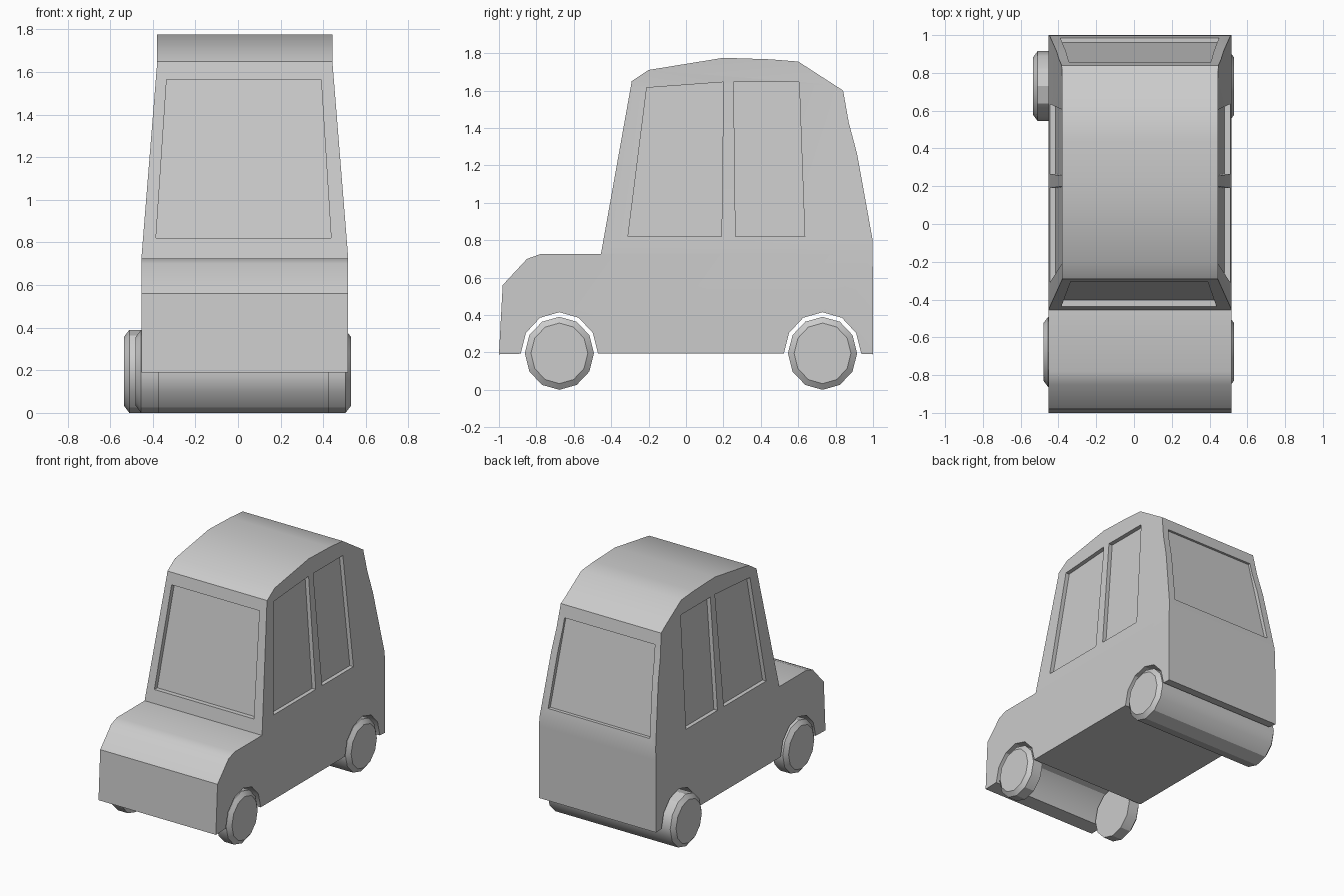
import bpy, bmesh, math

if "Cube" in bpy.data.objects:
    bpy.data.objects.remove(bpy.data.objects["Cube"])

CX = 0.032                       # body centre line
LOW, HIGH = 0.73, 1.63           # cabin sides lean in between these heights


def half_width(z):
    return 0.485 - 0.0725 * (z - LOW) / (HIGH - LOW)


def make_object(name, bm):
    bmesh.ops.recalc_face_normals(bm, faces=bm.faces)
    me = bpy.data.meshes.new(name)
    bm.to_mesh(me)
    bm.free()
    ob = bpy.data.objects.new(name, me)
    bpy.context.collection.objects.link(ob)
    return ob


def loft(name, rings):
    """Skin closed rings of points and cap both ends."""
    bm = bmesh.new()
    vs = [[bm.verts.new(p) for p in ring] for ring in rings]
    n = len(vs[0])
    for a, b in zip(vs, vs[1:]):
        for i in range(n):
            j = (i + 1) % n
            bm.faces.new((a[i], a[j], b[j], b[i]))
    bm.faces.new(vs[0])
    bm.faces.new(vs[-1])
    return make_object(name, bm)


def smooth(ob):
    bpy.ops.object.select_all(action='DESELECT')
    ob.select_set(True)
    bpy.context.view_layer.objects.active = ob
    bpy.ops.object.shade_smooth_by_angle(angle=math.radians(30))


def arch(cy):
    return [(cy + 0.207 * math.cos(math.radians(a)), 0.193 + 0.222 * math.sin(math.radians(a)))
            for a in range(0, 181, 30)]


# Body: side profile with wheel arches, extruded across the width
profile = [(-1, 0.19), (-0.98, 0.56), (-0.85, 0.70), (-0.78, 0.725), (-0.455, 0.725),
           (-0.29, 1.65), (-0.20, 1.71), (0.20, 1.775), (0.45, 1.767), (0.60, 1.755),
           (0.84, 1.60), (0.87, 1.43), (0.915, 1.26), (0.998, 0.80), (1, 0.19)]
profile += arch(0.73) + arch(-0.677)
body = loft("body", [[(CX + s * 0.485, y, z) for y, z in profile] for s in (-1, 1)])

# Lean the cabin sides inward
bm = bmesh.new()
bm.from_mesh(body.data)
for z in (LOW, HIGH):
    bmesh.ops.bisect_plane(bm, geom=bm.verts[:] + bm.edges[:] + bm.faces[:],
                           plane_co=(0, 0, z), plane_no=(0, 0, 1))
for v in bm.verts:
    s = 1 if v.co.x > CX else -1
    v.co.x = CX + s * half_width(min(max(v.co.z, LOW), HIGH))
bm.to_mesh(body.data)
bm.free()

# Recessed windows: front and rear doors on both sides
cutters = []
door_windows = [
    [(-0.31, 0.82), (0.19, 0.82), (0.20, 1.645), (-0.21, 1.615)],
    [(0.265, 0.82), (0.635, 0.82), (0.605, 1.645), (0.255, 1.645)]]
for pts in door_windows:
    for s in (-1, 1):
        cutters.append(loft("window_cutter", [
            [(CX + s * (half_width(z) + d), y, z) for y, z in pts] for d in (-0.03, 0.1)]))

# Windscreen and rear window
screen = [(-0.385, 0.82), (0.437, 0.82), (0.39, 1.565), (-0.335, 1.565)]
cutters.append(loft("window_cutter", [
    [(x, -0.455 + (z - 0.725) * 0.178 + d, z) for x, z in screen] for d in (0.035, -0.1)]))
rear = [(-0.39, 0.87), (0.45, 0.87), (0.405, 1.51), (-0.342, 1.51)]
cutters.append(loft("window_cutter", [
    [(x, 0.998 - (z - 0.8) * 0.19 + d, z) for x, z in rear] for d in (-0.025, 0.1)]))

bpy.context.view_layer.objects.active = body
for c in cutters:
    c.hide_render = True
    m = body.modifiers.new("window", 'BOOLEAN')
    m.operation = 'DIFFERENCE'
    m.solver = 'EXACT'
    m.object = c
    bpy.ops.object.modifier_apply(modifier=m.name)
    bpy.data.objects.remove(c)
smooth(body)


# Wheels: twelve-sided, chamfered on the outer rim
def wheel(name, cy, stations):
    rings = []
    for x, k in stations:
        rings.append([(x, cy + (0.185 - k) * math.cos(i * math.pi / 6),
                       0.195 + (0.195 - k) * math.sin(i * math.pi / 6)) for i in range(12)])
    smooth(loft(name, rings))


wheel("front_left_wheel", -0.677, [(-0.48, 0.033), (-0.455, 0), (-0.37, 0)])
wheel("front_right_wheel", -0.677, [(0.53, 0.033), (0.505, 0), (0.425, 0)])
# The rear wheel is one roller across the full width
wheel("rear_roller", 0.73, [(-0.535, 0.033), (-0.51, 0), (0.505, 0), (0.53, 0.033)])
